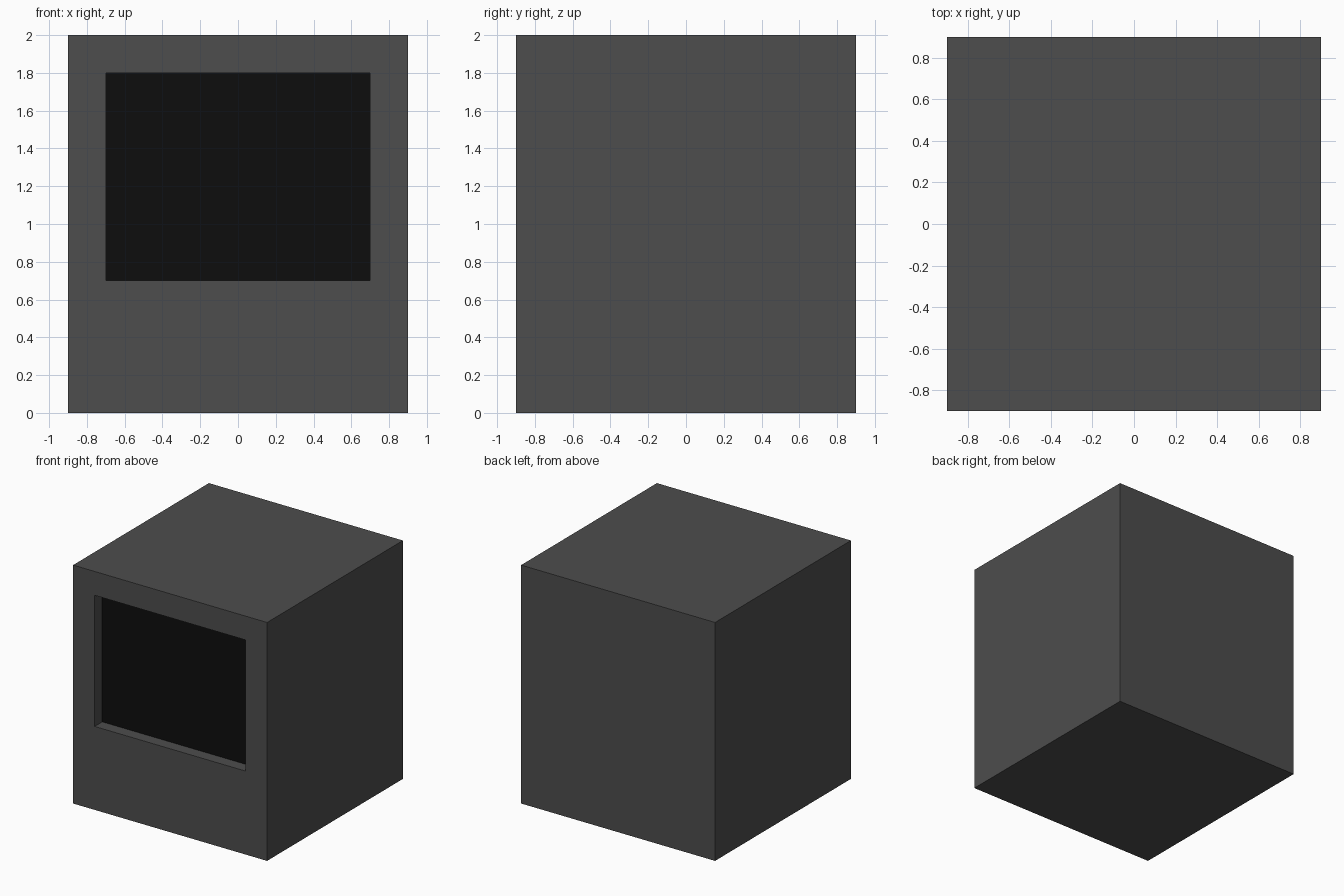
import bpy, bmesh
from mathutils import Matrix

if "Cube" in bpy.data.objects:
    bpy.data.objects.remove(bpy.data.objects["Cube"])


def material(name, value):
    m = bpy.data.materials.new(name)
    m.diffuse_color = (value, value, value, 1.0)
    m.use_nodes = True
    m.node_tree.nodes["Principled BSDF"].inputs["Base Color"].default_value = m.diffuse_color
    return m


casing_grey = material("casing grey", 0.0742)
screen_black = material("screen black", 0.0042)

WIDTH, HEIGHT = 1.8, 2.0
X, Z0, Z1, DEPTH = 0.7, 0.7, 1.8, 0.1   # screen opening

# Casing block
bm = bmesh.new()
bmesh.ops.create_cube(bm, size=1.0, matrix=Matrix.Translation((0, 0, HEIGHT / 2))
                      @ Matrix.Diagonal((WIDTH, WIDTH, HEIGHT, 1)))

# Screen opening: inset the front face, fit it to the opening, push it back
bm.normal_update()
front = min(bm.faces, key=lambda f: f.normal.y)
bmesh.ops.inset_region(bm, faces=[front], thickness=0.2)
for v in front.verts:
    v.co.x = X if v.co.x > 0 else -X
    v.co.z = Z1 if v.co.z > HEIGHT / 2 else Z0
screen = bmesh.ops.extrude_discrete_faces(bm, faces=[front])["faces"][0]
bmesh.ops.translate(bm, verts=screen.verts, vec=(0, DEPTH, 0))
screen.material_index = 1
bmesh.ops.recalc_face_normals(bm, faces=bm.faces)

mesh = bpy.data.meshes.new("monitor_casing")
bm.to_mesh(mesh)
bm.free()
mesh.materials.append(casing_grey)
mesh.materials.append(screen_black)
bpy.context.collection.objects.link(bpy.data.objects.new("monitor_casing", mesh))
